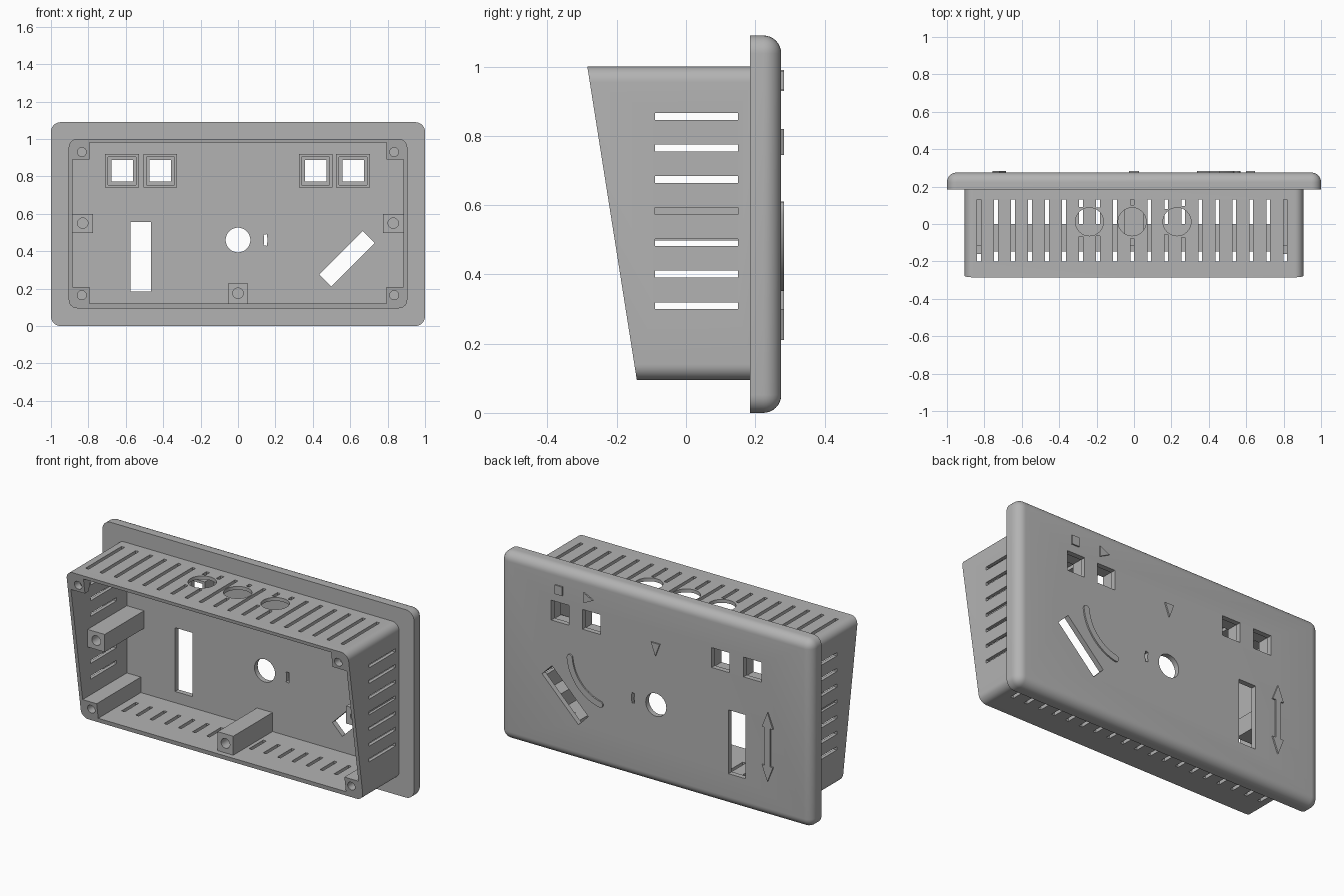
import bpy, bmesh
from math import cos, sin, pi, sqrt, atan2
from mathutils import Matrix

cube = bpy.data.objects.get("Cube")
if cube:
    bpy.data.objects.remove(cube)

grey = bpy.data.materials.new("light grey plastic")
grey.use_nodes = True
grey.diffuse_color = (0.45, 0.45, 0.45, 1)
grey.node_tree.nodes["Principled BSDF"].inputs["Base Color"].default_value = grey.diffuse_color

FLOOR, RIM, BACK = 0.245, 0.185, 0.275   # inner floor, flange face, panel face


def slant(z):
    """Depth of the sloping open edge at height z."""
    return -0.142 - (z - 0.095) * 0.158


def rect(cx, cz, w, h, angle=0):
    c, s = cos(angle), sin(angle)
    return [(cx + c * x - s * z, cz + s * x + c * z)
            for x, z in ((-w/2, -h/2), (w/2, -h/2), (w/2, h/2), (-w/2, h/2))]


def span(x0, x1, z0, z1):
    return rect((x0 + x1) / 2, (z0 + z1) / 2, x1 - x0, z1 - z0)


def arc(cx, cz, r, a0, a1, n):
    return [(cx + r * cos(a0 + (a1 - a0) * i / n), cz + r * sin(a0 + (a1 - a0) * i / n))
            for i in range(n + 1)]


def circle(cx, cz, r, n=32):
    return arc(cx, cz, r, 0, 2 * pi, n)[:-1]


def rounded(x0, x1, z0, z1, r, n=8):
    pts = []
    for i, (cx, cz) in enumerate(((x1-r, z1-r), (x0+r, z1-r), (x0+r, z0+r), (x1-r, z0+r))):
        pts += arc(cx, cz, r, i * pi / 2, (i + 1) * pi / 2, n)
    return pts


def prism(bm, pts, y0, y1):
    """Extrude an x-z outline along y; either end may depend on z."""
    ends = [[bm.verts.new((x, y(z) if callable(y) else y, z)) for x, z in pts]
            for y in (y0, y1)]
    faces = [bm.faces.new(ends[0]), bm.faces.new(ends[1][::-1])]
    for i in range(len(pts)):
        j = (i + 1) % len(pts)
        faces.append(bm.faces.new((ends[0][j], ends[0][i], ends[1][i], ends[1][j])))
    bmesh.ops.recalc_face_normals(bm, faces=faces)


def finish(name, bm):
    mesh = bpy.data.meshes.new(name)
    bm.to_mesh(mesh)
    bm.free()
    mesh.materials.append(grey)
    ob = bpy.data.objects.new(name, mesh)
    bpy.context.collection.objects.link(ob)
    return ob


def part(name, *prisms):
    bm = bmesh.new()
    for p in prisms:
        prism(bm, *p)
    return finish(name, bm)


def cut(ob, cutter):
    mod = ob.modifiers.new("cut", 'BOOLEAN')
    mod.operation, mod.solver, mod.object = 'DIFFERENCE', 'EXACT', cutter
    bpy.context.view_layer.objects.active = ob
    bpy.ops.object.modifier_apply(modifier=mod.name)
    bpy.data.objects.remove(cutter)


parts = []

# Panel: slab with rounded corners and a rounded outer rim
bm = bmesh.new()
prism(bm, span(-1, 1, 0, 1.09), RIM, BACK)
edges = [e for e in bm.edges if max(v.co.y for v in e.verts) > BACK - 0.01]
bmesh.ops.bevel(bm, geom=edges, offset=0.052, segments=8, profile=0.5, affect='EDGES')
panel = finish("panel", bm)
cut(panel, part("cavity", (span(-0.885, 0.885, 0.12, 0.98), 0.1, FLOOR)))

# Openings through the panel
buttons = [-0.62, -0.415, 0.415, 0.615]
openings = [rect(x, 0.83, 0.115, 0.115) for x in buttons]
openings += [span(-0.575, -0.465, 0.185, 0.555),
             rect(0.583, 0.36, 0.33, 0.09, pi / 4),
             circle(0, 0.46, 0.066, 48),
             arc(0, 0.46, 0.157, -0.2, 0.2, 8) + arc(0, 0.46, 0.14, 0.2, -0.2, 8)]
cut(panel, part("openings", *[(o, 0.2, 0.35) for o in openings]))
parts.append(panel)

# Shell: rounded tube with a sloping open edge
shell = part("shell", (rounded(-0.905, 0.905, 0.095, 1.0, 0.045), slant, RIM + 0.005))
cut(shell, part("shell_inside", (span(-0.885, 0.885, 0.12, 0.98), -0.5, 0.4)))

# Vent slots and cable holes
bm = bmesh.new()
cable_x, cable_y, collar = (-0.238, -0.01, 0.23), 0.012, 0.09
for i in range(19):
    x = -0.829 + 0.091 * i
    prism(bm, rect(x, 0.1, 0.02, 0.1), 0.0, 0.13)
    near = [c for c in cable_x if abs(x - c) < collar]
    runs = [(-0.2, 0.13)]
    if near:
        h = sqrt(collar ** 2 - (x - near[0]) ** 2)
        runs = [(-0.2, cable_y - h), (cable_y + h, 0.13)]
    for y0, y1 in runs:
        prism(bm, rect(x, 1.0, 0.02, 0.1), y0, y1)
for i in range(7):
    for side in (-1, 1):
        prism(bm, rect(side * 0.9, 0.31 + 0.091 * i, 0.1, 0.019), -0.09, 0.15)
for x in cable_x:
    bmesh.ops.create_cone(bm, cap_ends=True, segments=48, radius1=0.075, radius2=0.075,
                          depth=0.1, matrix=Matrix.Translation((x, cable_y, 1.0)))
cut(shell, finish("vents", bm))
parts.append(shell)


# Screw posts with blind holes
def post(name, outline, y0, y1, hole, r):
    ob = part(name, (outline, y0, y1))
    cut(ob, part("screw_hole", (circle(*hole, r, 24), -0.5, -0.02)))
    parts.append(ob)


for side, label in ((-1, "right"), (1, "left")):
    def mirror(x0, x1, z0, z1):
        return span(*sorted((side * x0, side * x1)), z0, z1)
    post(label + "_lower_post", mirror(0.795, 0.89, 0.115, 0.21), slant, FLOOR + 0.005,
         (side * 0.835, 0.165), 0.024)
    post(label + "_upper_lug", mirror(0.795, 0.89, 0.89, 0.985), slant,
         lambda z: -0.235 + (z - 0.89) * 0.35, (side * 0.835, 0.93), 0.024)
    post(label + "_side_post", mirror(0.775, 0.89, 0.498, 0.6), -0.115, FLOOR + 0.005,
         (side * 0.83, 0.55), 0.028)
post("bottom_post", span(-0.05, 0.05, 0.115, 0.23), -0.115, FLOOR + 0.005, (0, 0.175), 0.028)

# Raised frames behind the button openings
for i, x in enumerate(buttons):
    frame = part("button_frame_%d" % (i + 1), (rect(x, 0.83, 0.18, 0.18), 0.16, FLOOR + 0.003))
    cut(frame, part("frame_hole", (rect(x, 0.83, 0.15, 0.15), 0.1, 0.3)))
    parts.append(frame)

# Raised marks on the panel face
half = [(0, 0.2), (-0.036, 0.11), (-0.017, 0.11)]
arrow = half + [(x, -z) for x, z in half[::-1]]
arrow += [(-x, z) for x, z in arrow[-2:0:-1]]
a0, a1 = atan2(-0.02, 0.246), atan2(-0.24, 0.05)
cx, cz, R, w = 0.305, 0.61, 0.246, 0.018
sweep = arc(cx, cz, R + w, a0, a1, 20)
sweep += arc(cx + R * cos(a1), cz + R * sin(a1), w, a1, a1 - pi, 6)[1:-1]
sweep += arc(cx, cz, R - w, a1, a0, 20)
sweep += arc(cx + R * cos(a0), cz + R * sin(a0), w, a0 + pi, a0, 6)[1:-1]
marks = {"double_arrow_mark": [(x - 0.72, z + 0.41) for x, z in arrow],
         "sweep_mark": sweep,
         "square_mark": rect(0.622, 0.96, 0.048, 0.052),
         "side_triangle_mark": [(0.46, 0.93), (0.46, 0.99), (0.4, 0.96)],
         "down_triangle_mark": [(-0.028, 0.82), (0.028, 0.82), (0, 0.745)]}
for name, outline in marks.items():
    parts.append(part(name, (outline, BACK - 0.001, BACK + 0.008)))

# Smooth the rounded surfaces, keep hard edges
bpy.ops.object.select_all(action='DESELECT')
for ob in parts:
    ob.select_set(True)
bpy.context.view_layer.objects.active = panel
bpy.ops.object.shade_smooth_by_angle(angle=pi / 6)
